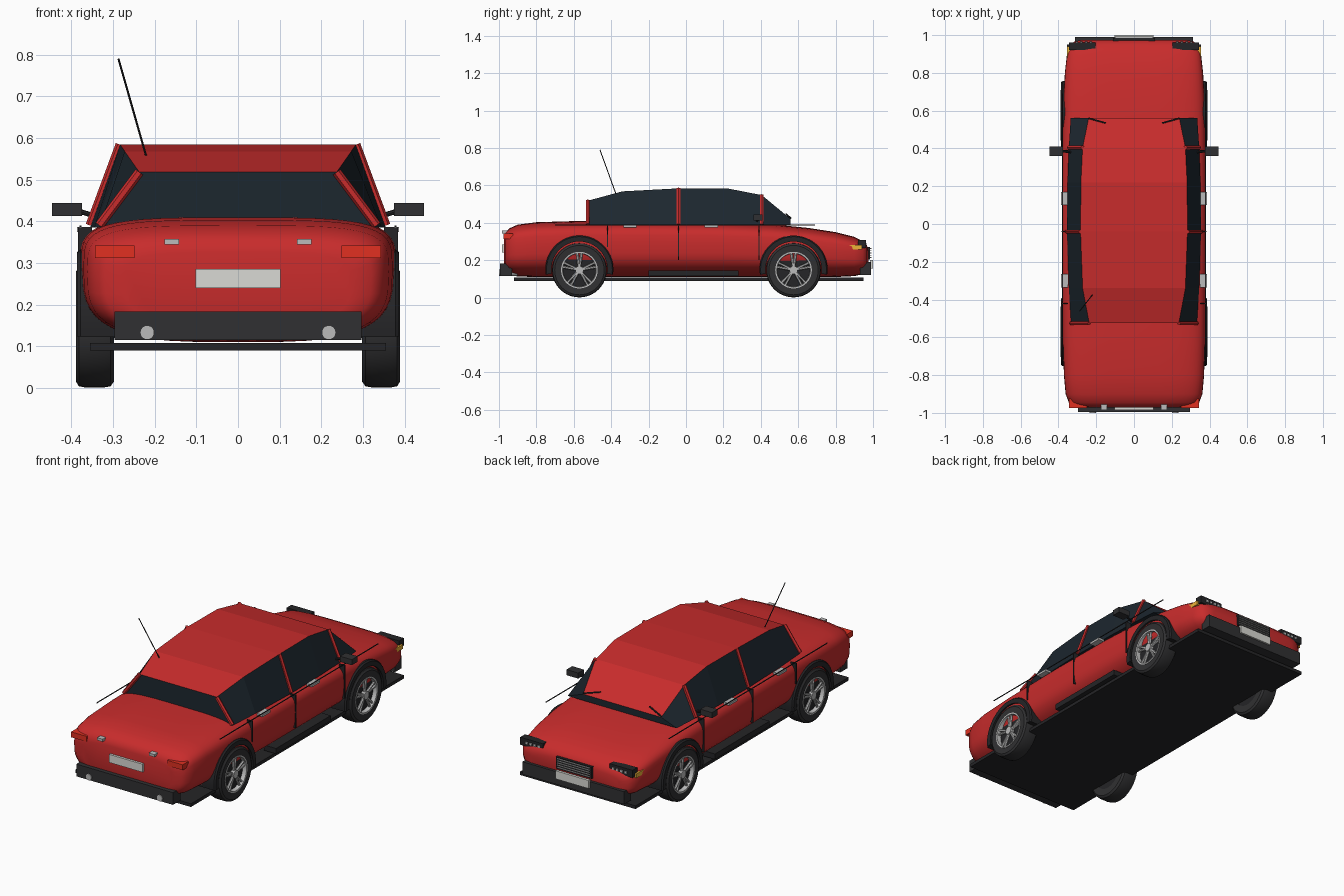
import bpy, bmesh, math
from mathutils import Vector

if "Cube" in bpy.data.objects:
    bpy.data.objects.remove(bpy.data.objects["Cube"])


def material(name, r, g, b):
    m = bpy.data.materials.new(name)
    m.diffuse_color = (r, g, b, 1)
    m.use_nodes = True
    m.node_tree.nodes["Principled BSDF"].inputs["Base Color"].default_value = m.diffuse_color
    return m


RED = material("red_paint", 0.58, 0.025, 0.025)
BLACK = material("black_trim", 0.018, 0.018, 0.02)
RUBBER = material("rubber", 0.03, 0.03, 0.032)
GLASS = material("dark_glass", 0.012, 0.02, 0.028)
CHROME = material("chrome", 0.5, 0.5, 0.5)
PLATE = material("plate_white", 0.7, 0.7, 0.66)
LAMP = material("tail_red", 0.75, 0.03, 0.015)
AMBER = material("amber", 0.85, 0.45, 0.04)


def obj_from(bm, name, *mats, smooth=None):
    bmesh.ops.recalc_face_normals(bm, faces=bm.faces)
    me = bpy.data.meshes.new(name)
    bm.to_mesh(me)
    bm.free()
    ob = bpy.data.objects.new(name, me)
    bpy.context.collection.objects.link(ob)
    for m in mats:
        me.materials.append(m)
    if smooth:
        bpy.ops.object.select_all(action='DESELECT')
        bpy.context.view_layer.objects.active = ob
        ob.select_set(True)
        bpy.ops.object.shade_smooth_by_angle(angle=math.radians(smooth))
    return ob


def box(name, x, y, z, mat):
    """Box from (min, max) pairs."""
    bm = bmesh.new()
    bmesh.ops.create_cube(bm, size=1)
    for v in bm.verts:
        v.co = [r[0] + (c + 0.5) * (r[1] - r[0]) for c, r in zip(v.co, (x, y, z))]
    return obj_from(bm, name, mat)


def pair(name, x, y, z, mat):
    for s, side in ((1, "right"), (-1, "left")):
        box(f"{name}_{side}", sorted((s * x[0], s * x[1])), y, z, mat)


def rod(name, a, b, r, mat, sides=8):
    a, b = Vector(a), Vector(b)
    bm = bmesh.new()
    bmesh.ops.create_cone(bm, cap_ends=True, segments=sides, radius1=r, radius2=r, depth=(b - a).length)
    q = (b - a).to_track_quat('Z', 'Y')
    for v in bm.verts:
        v.co = q @ v.co + (a + b) / 2
    return obj_from(bm, name, mat, smooth=40 if sides > 8 else None)


def loft(bm, rings, closed=True):
    rows = [[bm.verts.new(p) for p in r] for r in rings]
    n = len(rows[0])
    for a, b in zip(rows, rows[1:]):
        for i in range(n if closed else n - 1):
            j = (i + 1) % n
            bm.faces.new((a[i], a[j], b[j], b[i]))
    return rows


def lathe(name, profile, centre, side, mat, start=0.0, sweep=2 * math.pi, n=40):
    """Revolve a closed (x, radius) profile about an axis along x."""
    bm = bmesh.new()
    full = sweep > 6.28
    rings = []
    for k in range(n if full else n + 1):
        t = start + sweep * k / n
        rings.append([(side * x, centre[0] + r * math.cos(t), centre[1] + r * math.sin(t)) for x, r in profile])
    rows = loft(bm, rings)
    if full:
        m = len(profile)
        for i in range(m):
            j = (i + 1) % m
            bm.faces.new((rows[-1][i], rows[-1][j], rows[0][j], rows[0][i]))
    else:
        bm.faces.new(rows[0])
        bm.faces.new(rows[-1])
    return obj_from(bm, name, mat, smooth=35)


# Body shell: rounded sections (y, half width, bottom, top)
stations = [(-0.972, 0.27, 0.15, 0.325), (-0.965, 0.32, 0.135, 0.35), (-0.945, 0.345, 0.122, 0.37),
            (-0.90, 0.362, 0.113, 0.39), (-0.80, 0.371, 0.11, 0.403), (-0.6, 0.377, 0.11, 0.409),
            (-0.2, 0.382, 0.11, 0.41), (0.2, 0.382, 0.11, 0.405), (0.45, 0.379, 0.11, 0.393),
            (0.65, 0.374, 0.11, 0.373), (0.8, 0.366, 0.11, 0.35), (0.9, 0.355, 0.115, 0.325),
            (0.945, 0.34, 0.125, 0.302), (0.967, 0.315, 0.135, 0.28), (0.975, 0.27, 0.15, 0.255)]
bm = bmesh.new()
rings = []
for y, w, zb, zt in stations:
    c = zb + 0.6 * (zt - zb)
    ring = []
    for k in range(48):
        t = 2 * math.pi * k / 48
        co, si = math.cos(t), math.sin(t)
        e = 2 / 4 if si > 0 else 2 / 3.3
        h = zt - c if si > 0 else c - zb
        ring.append((w * math.copysign(abs(co) ** e, co), y, c + h * math.copysign(abs(si) ** e, si)))
    rings.append(ring)
rows = loft(bm, rings)
bm.faces.new(rows[0])
bm.faces.new(rows[-1])
obj_from(bm, "body_shell", RED, smooth=40)

# Cabin: (y, base half width, roof half width, roof z); red top, dark glass sides
cabin = [(-0.525, 0.333, 0.237, 0.518), (-0.34, 0.345, 0.272, 0.568), (-0.04, 0.355, 0.283, 0.584),
         (0.22, 0.352, 0.281, 0.584), (0.405, 0.345, 0.272, 0.548), (0.56, 0.335, 0.24, 0.42)]
bm = bmesh.new()
rows = loft(bm, [[(-b, y, 0.385), (-t, y, z), (t, y, z), (b, y, 0.385)] for y, b, t, z in cabin])
bm.faces.new(rows[0])
bm.faces.new(rows[-1])
for f in bm.faces:
    top = all(abs(v.co.x) < 0.29 for v in f.verts)
    f.material_index = 0 if top else 1
obj_from(bm, "cabin", RED, GLASS)

# Pillars along the side glass
for s, side in ((1, "right"), (-1, "left")):
    for label, i in (("rear", 0), ("centre", 2), ("front", 4)):
        y, b, t, z = cabin[i]
        rod(f"{label}_pillar_{side}", (s * b, y, 0.39), (s * t, y, z), 0.011, RED, 6)

# Underbody, bumpers, sills
box("underbody", (-0.355, 0.355), (-0.92, 0.95), (0.09, 0.108), BLACK)
box("rear_bumper", (-0.297, 0.297), (-0.995, -0.93), (0.115, 0.183), RUBBER)
box("front_bumper", (-0.312, 0.312), (0.93, 0.99), (0.12, 0.19), RUBBER)
pair("sill", (0.30, 0.374), (-0.2, 0.28), (0.115, 0.145), BLACK)

# Rear details
box("rear_plate", (-0.102, 0.102), (-0.985, -0.965), (0.24, 0.285), PLATE)
pair("tail_light", (0.248, 0.343), (-0.975, -0.925), (0.312, 0.342), LAMP)
pair("boot_catch", (0.142, 0.176), (-0.985, -0.955), (0.344, 0.358), CHROME)
for s, side in ((1, "right"), (-1, "left")):
    rod(f"exhaust_{side}", (s * 0.218, -1.0, 0.133), (s * 0.218, -0.9, 0.133), 0.017, CHROME, 20)

# Front details
box("grille", (-0.11, 0.11), (0.95, 0.985), (0.205, 0.27), BLACK)
for k in range(5):
    z = 0.213 + 0.012 * k
    box(f"grille_bar_{k}", (-0.1, 0.1), (0.98, 0.992), (z, z + 0.004), CHROME)
box("front_plate", (-0.102, 0.102), (0.985, 1.0), (0.155, 0.2), PLATE)
pair("headlight", (0.205, 0.345), (0.92, 0.962), (0.265, 0.307), BLACK)
pair("indicator", (0.315, 0.355), (0.87, 0.94), (0.258, 0.282), AMBER)
for k in range(4):
    x = 0.222 + 0.025 * k
    pair(f"headlight_lens_{k}", (x, x + 0.013), (0.955, 0.966), (0.28, 0.292), CHROME)

# Doors: seams, handles, trim strip, mirrors, wipers
for k, (y, z0) in enumerate(((-0.42, 0.27), (-0.04, 0.2), (0.39, 0.2))):
    pair(f"door_seam_{k}", (0.35, 0.3845), (y - 0.003, y + 0.003), (z0, 0.385), BLACK)
for k, y in enumerate((-0.335, 0.1)):
    pair(f"door_handle_{k}", (0.35, 0.386), (y, y + 0.07), (0.374, 0.386), CHROME)
pair("trim_strip", (0.376, 0.38), (-0.7, 0.69), (0.386, 0.39), BLACK)
pair("mirror", (0.375, 0.447), (0.36, 0.41), (0.413, 0.444), RUBBER)
for s, side in ((1, "right"), (-1, "left")):
    rod(f"mirror_arm_{side}", (s * 0.335, 0.38, 0.41), (s * 0.40, 0.388, 0.43), 0.006, BLACK)
    rod(f"wiper_{side}", (s * 0.15, 0.535, 0.447), (s * 0.24, 0.56, 0.425), 0.004, BLACK)
rod("antenna", (-0.22, -0.375, 0.555), (-0.287, -0.46, 0.79), 0.0025, BLACK)

# Wheels and wheel arches
tyre = [(0.298, 0.095), (0.298, 0.132), (0.306, 0.143), (0.322, 0.146), (0.366, 0.146),
        (0.382, 0.143), (0.389, 0.132), (0.386, 0.095)]
rim = [(0.36, 0.087), (0.36, 0.098), (0.389, 0.098), (0.389, 0.09)]
arch = [(0.28, 0.15), (0.28, 0.182), (0.378, 0.182), (0.386, 0.176), (0.386, 0.15)]
for s, side in ((1, "right"), (-1, "left")):
    for cy, end in ((0.575, "front"), (-0.57, "rear")):
        tag = f"{end}_{side}"
        c = (cy, 0.147)
        lathe(f"tyre_{tag}", tyre, c, s, RUBBER)
        lathe(f"rim_{tag}", rim, c, s, CHROME)
        lathe(f"wheel_arch_{tag}", arch, (cy, 0.15), s, BLACK, start=-0.15, sweep=math.pi + 0.3, n=24)
        rod(f"brake_disc_{tag}", (s * 0.30, *c), (s * 0.366, *c), 0.096, BLACK, 32)
        rod(f"hub_{tag}", (s * 0.36, *c), (s * 0.388, *c), 0.022, CHROME, 16)
        for k in range(5):
            for d in (-0.13, 0.13):
                t = math.pi / 2 + 2 * math.pi * k / 5 + d
                u, w = math.cos(t), math.sin(t)
                rod(f"spoke_{tag}_{k}", (s * 0.376, cy + 0.015 * u, 0.147 + 0.015 * w),
                    (s * 0.376, cy + 0.092 * u, 0.147 + 0.092 * w), 0.007, CHROME, 6)
